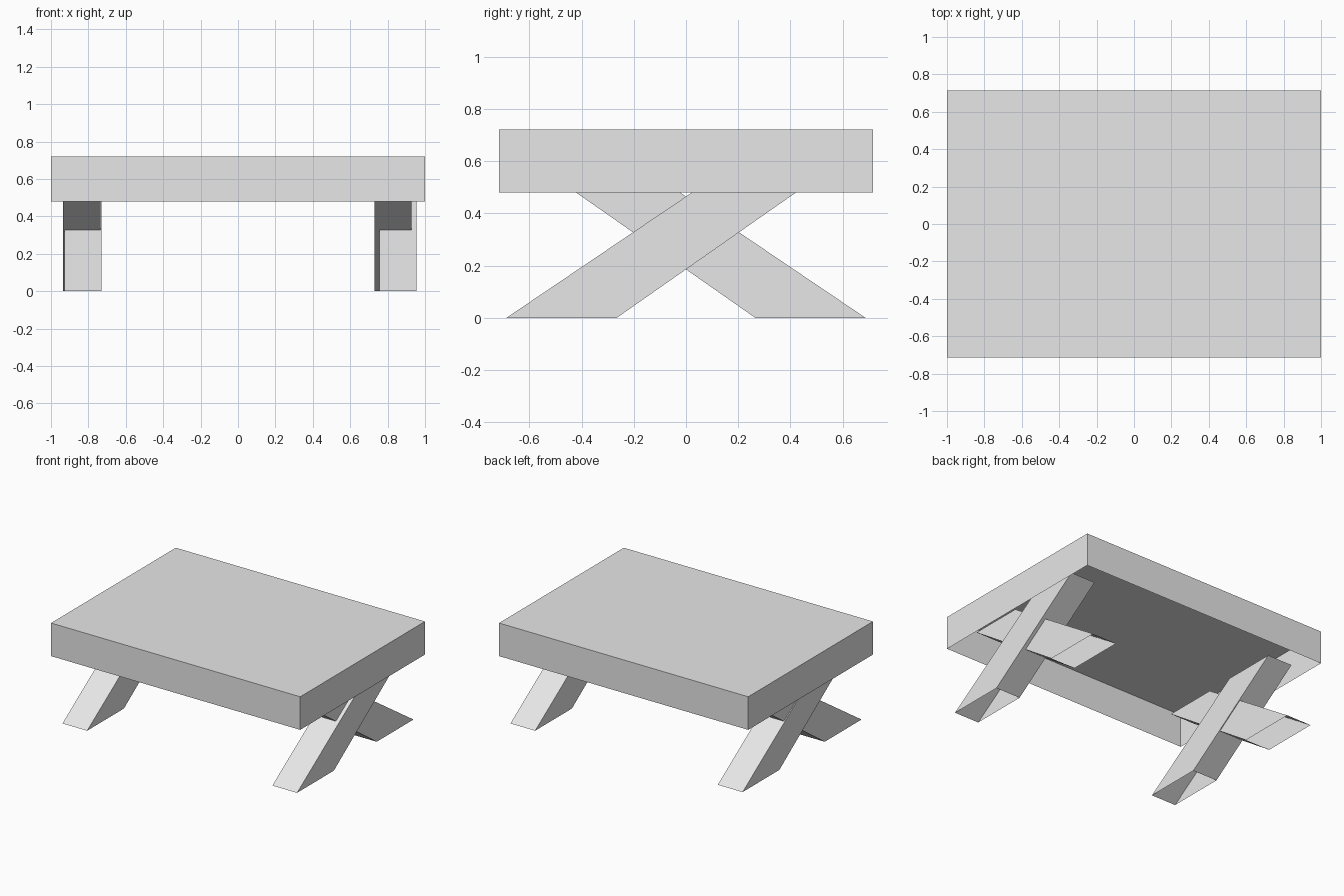
import bpy
import bmesh

cube = bpy.data.objects.get("Cube")
if cube:
    bpy.data.objects.remove(cube, do_unlink=True)

grey = bpy.data.materials.new("plain grey")
grey.use_nodes = True
colour = (0.8, 0.8, 0.8, 1)
grey.diffuse_color = colour
grey.node_tree.nodes["Principled BSDF"].inputs["Base Color"].default_value = colour


def make_shell(name, bottom, top, cap):
    """Open-bottomed shell between two matching rings; cap closes the top."""
    bm = bmesh.new()
    low = [bm.verts.new(p) for p in bottom]
    high = [bm.verts.new(p) for p in top]
    count = len(low)
    for i in range(count):
        j = (i + 1) % count
        bm.faces.new((low[i], low[j], high[j], high[i]))
    if cap:
        bm.faces.new(high)
    mesh = bpy.data.meshes.new(name)
    bm.to_mesh(mesh)
    bm.free()
    mesh.materials.append(grey)
    obj = bpy.data.objects.new(name, mesh)
    bpy.context.collection.objects.link(obj)
    return obj


def rectangle(x0, x1, y0, y1, z):
    return [(x0, y0, z), (x1, y0, z), (x1, y1, z), (x0, y1, z)]


# Table top: thin-walled box, hollow underneath
make_shell("table_top",
           rectangle(-1, 1, -0.715, 0.715, 0.48),
           rectangle(-1, 1, -0.715, 0.715, 0.72), True)


# Crossed legs: slanted hollow beams that run up inside the top
def make_leg(name, x0, x1, side):
    foot = sorted((side * 0.687, side * 0.265))
    head = sorted((side * -0.105, side * -0.5))
    make_shell(name,
               rectangle(x0, x1, *foot, 0),
               rectangle(x0, x1, *head, 0.535), False)


make_leg("left_leg_front_foot", 0.757, 0.955, -1)
make_leg("left_leg_back_foot", 0.73, 0.928, 1)
make_leg("right_leg_front_foot", -0.928, -0.73, -1)
make_leg("right_leg_back_foot", -0.935, -0.736, 1)
